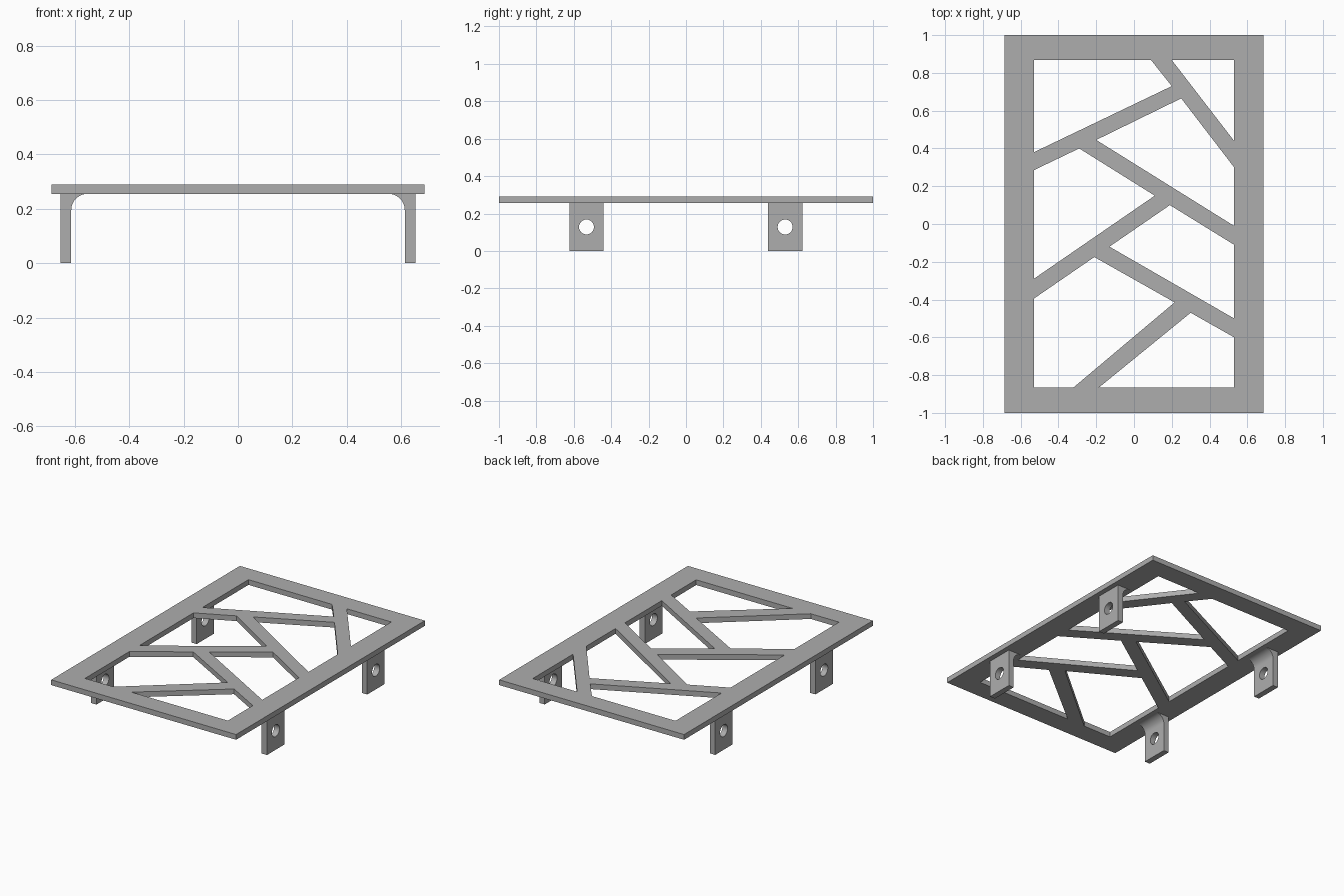
import bpy, bmesh, math
from mathutils import Matrix

cube = bpy.data.objects.get("Cube")
if cube:
    bpy.data.objects.remove(cube, do_unlink=True)

PLATE_BOTTOM, PLATE_TOP = 0.255, 0.29
HALF_X, IN_X, IN_TOP, IN_BOT = 0.686, 0.53, 0.868, -0.865

# Single grey finish
grey = bpy.data.materials.new("grey_metal")
grey.use_nodes = True
colour = (0.42, 0.42, 0.42, 1)
grey.diffuse_color = colour
bsdf = next(n for n in grey.node_tree.nodes if n.type == 'BSDF_PRINCIPLED')
bsdf.inputs["Base Color"].default_value = colour


def activate(obj):
    bpy.ops.object.select_all(action='DESELECT')
    obj.select_set(True)
    bpy.context.view_layer.objects.active = obj


def mesh_object(name, bm):
    bmesh.ops.recalc_face_normals(bm, faces=bm.faces[:])
    mesh = bpy.data.meshes.new(name)
    bm.to_mesh(mesh)
    bm.free()
    obj = bpy.data.objects.new(name, mesh)
    bpy.context.collection.objects.link(obj)
    mesh.materials.append(grey)
    return obj


# Plate outline, then the openings between the branching ribs
outlines = [
    [(-HALF_X, -1), (HALF_X, -1), (HALF_X, 1), (-HALF_X, 1)],
    [(-IN_X, IN_TOP), (0.09, IN_TOP), (0.20, 0.73), (-IN_X, 0.38)],
    [(0.20, IN_TOP), (IN_X, IN_TOP), (IN_X, 0.44)],
    [(0.25, 0.665), (IN_X, 0.30), (IN_X, -0.01), (-0.20, 0.445)],
    [(-IN_X, 0.285), (-0.29, 0.40), (0.11, 0.15), (-IN_X, -0.29)],
    [(0.19, 0.10), (IN_X, -0.11), (IN_X, -0.50), (-0.13, -0.12)],
    [(-IN_X, -0.395), (-0.21, -0.175), (0.215, -0.415), (-0.32, IN_BOT), (-IN_X, IN_BOT)],
    [(0.30, -0.47), (IN_X, -0.60), (IN_X, IN_BOT), (-0.185, IN_BOT)],
]
curve = bpy.data.curves.new("plate_outline", 'CURVE')
curve.dimensions = '2D'
curve.fill_mode = 'BOTH'
curve.extrude = (PLATE_TOP - PLATE_BOTTOM) / 2
for points in outlines:
    spline = curve.splines.new('POLY')
    spline.points.add(len(points) - 1)
    for p, (x, y) in zip(spline.points, points):
        p.co = (x, y, 0, 1)
    spline.use_cyclic_u = True
outline = bpy.data.objects.new("plate_outline", curve)
bpy.context.collection.objects.link(outline)
bpy.context.view_layer.update()
flat = bpy.data.meshes.new_from_object(outline.evaluated_get(bpy.context.evaluated_depsgraph_get()))
bm = bmesh.new()
bm.from_mesh(flat)
bmesh.ops.remove_doubles(bm, verts=bm.verts[:], dist=0.0005)
bmesh.ops.translate(bm, verts=bm.verts[:], vec=(0, 0, (PLATE_TOP + PLATE_BOTTOM) / 2))
for f in bm.faces:
    f.smooth = False
    f.material_index = 0
bpy.data.objects.remove(outline, do_unlink=True)
bpy.data.meshes.remove(flat)
mesh_object("ribbed_plate", bm)


# Mounting tab: leg with a concave fillet under the plate and a round hole
def mounting_tab(name, side, y):
    outer, inner, r, half = 0.652, 0.613, 0.06, 0.092
    profile = [(inner, 0), (outer, 0), (outer, PLATE_BOTTOM)]
    for i in range(13):
        a = math.pi / 2 * (1 - i / 12)
        profile.append((inner - r + r * math.cos(a), PLATE_BOTTOM - r + r * math.sin(a)))
    bm = bmesh.new()
    face = bm.faces.new([bm.verts.new((side * x, y - half, z)) for x, z in profile])
    ext = bmesh.ops.extrude_face_region(bm, geom=[face])
    moved = [v for v in ext["geom"] if isinstance(v, bmesh.types.BMVert)]
    bmesh.ops.translate(bm, verts=moved, vec=(0, 2 * half, 0))
    tab = mesh_object(name, bm)

    # Drill the bolt hole
    bm = bmesh.new()
    place = Matrix.Translation((side * 0.63, y, 0.128)) @ Matrix.Rotation(math.pi / 2, 4, 'Y')
    bmesh.ops.create_cone(bm, cap_ends=True, segments=32, radius1=0.04, radius2=0.04,
                          depth=0.2, matrix=place)
    drill = mesh_object("hole_cutter", bm)
    drill.hide_render = True
    cut = tab.modifiers.new("bolt_hole", 'BOOLEAN')
    cut.operation = 'DIFFERENCE'
    cut.solver = 'EXACT'
    cut.object = drill
    activate(tab)
    bpy.ops.object.modifier_apply(modifier=cut.name)
    bpy.data.objects.remove(drill, do_unlink=True)
    activate(tab)
    bpy.ops.object.shade_smooth_by_angle(angle=math.radians(30))


for side, side_name in ((1, "left"), (-1, "right")):
    for y, end in ((-0.532, "front"), (0.53, "back")):
        mounting_tab(f"{end}_{side_name}_tab", side, y)
